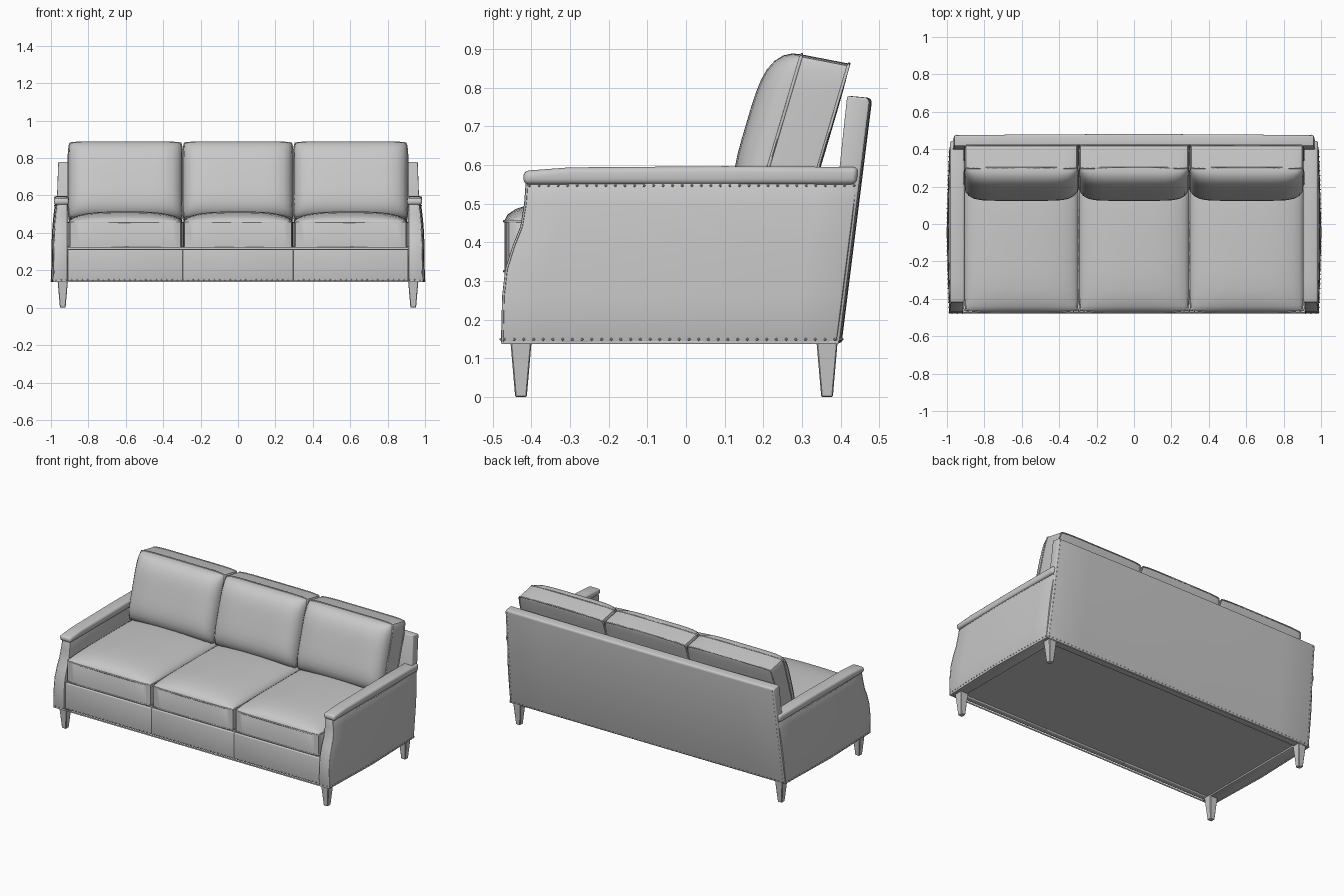
import bpy, bmesh, math
from mathutils import Matrix, Vector

if "Cube" in bpy.data.objects:
    bpy.data.objects.remove(bpy.data.objects["Cube"])

grey = bpy.data.materials.new("grey upholstery")
grey.diffuse_color = (0.58, 0.58, 0.58, 1)
grey.use_nodes = True
grey.node_tree.nodes["Principled BSDF"].inputs["Base Color"].default_value = grey.diffuse_color


def finish(ob, angle=35):
    """Apply modifiers, colour and smooth an object."""
    bpy.ops.object.select_all(action='DESELECT')
    ob.select_set(True)
    bpy.context.view_layer.objects.active = ob
    bpy.ops.object.convert(target='MESH')
    ob = bpy.context.object
    ob.data.materials.clear()
    ob.data.materials.append(grey)
    bpy.ops.object.shade_smooth_by_angle(angle=math.radians(angle))
    return ob


def add_mirror(ob):
    m = ob.modifiers.new("mirror", 'MIRROR')
    m.use_axis = (True, False, False)


def make(name, bm, bevel=0.0, segs=3, mirror=False):
    bmesh.ops.recalc_face_normals(bm, faces=bm.faces)
    me = bpy.data.meshes.new(name)
    bm.to_mesh(me)
    bm.free()
    ob = bpy.data.objects.new(name, me)
    bpy.context.collection.objects.link(ob)
    if bevel:
        b = ob.modifiers.new("bevel", 'BEVEL')
        b.width, b.segments, b.limit_method = bevel, segs, 'ANGLE'
        b.angle_limit = math.radians(40)
    if mirror:
        add_mirror(ob)
    return finish(ob)


def box(name, lo, hi, bevel=0.0):
    bm = bmesh.new()
    lo, hi = Vector(lo), Vector(hi)
    bmesh.ops.create_cube(bm, size=1, matrix=Matrix.Translation((lo + hi) / 2)
                          @ Matrix.Diagonal((*(hi - lo), 1)))
    return make(name, bm, bevel)


def loft(bm, rings):
    """Skin closed rings of equal length and cap the ends."""
    vs = [[bm.verts.new(p) for p in r] for r in rings]
    n = len(vs[0])
    for a, b in zip(vs, vs[1:]):
        for i in range(n):
            bm.faces.new((a[i], a[(i + 1) % n], b[(i + 1) % n], b[i]))
    bm.faces.new(vs[0])
    bm.faces.new(vs[-1])


def piping(name, pts, r=0.005, cyclic=True, mirror=False):
    cu = bpy.data.curves.new(name, 'CURVE')
    cu.dimensions = '3D'
    cu.bevel_depth, cu.bevel_resolution = r, 1
    sp = cu.splines.new('POLY')
    sp.points.add(len(pts) - 1)
    for q, p in zip(sp.points, pts):
        q.co = (*p, 1)
    sp.use_cyclic_u = cyclic
    ob = bpy.data.objects.new(name, cu)
    bpy.context.collection.objects.link(ob)
    if mirror:
        add_mirror(ob)
    finish(ob, 60)


def cushion(name, hw, hh, thick, bulge, back_bulge, power, lift, mat, n=16):
    """Pillow: crowned face, border, flatter back, piped seams."""
    bm = bmesh.new()
    grids = []
    for depth, crown, up in ((0, bulge, 0), (-thick, -back_bulge, lift)):
        g = {}
        for i in range(n + 1):
            for j in range(n + 1):
                u = math.sin(math.pi * (i / n - 0.5))
                v = math.sin(math.pi * (j / n - 0.5))
                h = math.sqrt(max(0, (1 - abs(u) ** power) * (1 - v ** 4)))
                p = Vector((u * hw * (1 - 0.03 * v ** 8),
                            v * hh * (1 - 0.03 * u ** 8) + up, depth + crown * h))
                g[i, j] = bm.verts.new(mat @ p)
        for i in range(n):
            for j in range(n):
                bm.faces.new((g[i, j], g[i + 1, j], g[i + 1, j + 1], g[i, j + 1]))
        grids.append(g)
    rim = ([(i, 0) for i in range(n)] + [(n, j) for j in range(n)]
           + [(n - i, n) for i in range(n)] + [(0, n - j) for j in range(n)])
    a, b = grids
    for k, q in enumerate(rim):
        r = rim[(k + 1) % len(rim)]
        bm.faces.new((a[q], a[r], b[r], b[q]))
    seams = [[g[q].co.copy() for q in rim] for g in grids]
    make(name, bm)
    for k, s in enumerate(seams):
        piping(f"{name}_piping_{k + 1}", s, 0.004)


# Seat and back cushions
tilt = Matrix.Rotation(math.radians(73.5), 4, 'X')
for side, x, hw in (("left", -0.602, 0.305), ("middle", 0, 0.294), ("right", 0.602, 0.305)):
    cushion(f"seat_cushion_{side}", hw, 0.386, 0.13, 0.06, 0.0, 2.8, 0,
            Matrix.Translation((x, -0.084, 0.455)))
    cushion(f"back_cushion_{side}", hw, 0.213, 0.124, 0.087, 0.006, 7, 0.012,
            Matrix.Translation((x, 0.239, 0.682)) @ tilt)
    # Front rail panel below each seat cushion
    box(f"front_rail_{side}", (x - hw - 0.002, -0.467, 0.142),
        (x + hw + 0.002, -0.43, 0.312), 0.005)

# Seat base, closed underneath
box("seat_base", (-0.913, -0.455, 0.15), (0.913, 0.36, 0.315))


# Arm panels: sweeping front edge, slightly bowed outer face
def back_y(z):
    return 0.39 + (z - 0.14) * 0.127


arm = [(0.14, -0.478, 0.988), (0.26, -0.475, 0.987), (0.33, -0.467, 0.986),
       (0.39, -0.448, 0.984), (0.44, -0.428, 0.981), (0.50, -0.418, 0.975),
       (0.555, -0.414, 0.968)]
rings = []
for z, yf, xo in arm:
    yb = back_y(z)
    outer = [(xo + 0.011 * math.sin(math.pi * t / 8), yf + (yb - yf) * t / 8, z)
             for t in range(9)]
    rings.append(outer + [(0.912, yb, z), (0.912, yf, z)])
bm = bmesh.new()
loft(bm, rings)
make("arm_panels", bm, 0.006, 2, True)
piping("arm_front_piping", [(xo - 0.003, yf + 0.003, z) for z, yf, xo in arm],
       0.004, False, True)

# Padded arm caps, rising slightly towards the back frame
bm = bmesh.new()
loft(bm, [[(0.904, y, 0.55), (0.985, y, 0.55), (0.985, y + dy, top), (0.904, y + dy, top)]
          for y, dy, top in ((-0.421, 0, 0.585), (-0.3, 0, 0.594), (0.1, 0, 0.597),
                             (0.441, 0.005, 0.595))])
make("arm_caps", bm, 0.014, 3, True)

# Back frame: leaning slab, slightly narrower at the top
bm = bmesh.new()
prof = [(0.400, 0.14), (0.478, 0.765), (0.472, 0.774), (0.42, 0.779),
        (0.40, 0.59), (0.345, 0.14)]
rings = []
for i in range(9):
    s = i / 4 - 1
    rings.append([(s * (0.984 - 0.036 * (z - 0.14)), y + 0.006 * (1 - s * s) - 0.003, z)
                  for y, z in prof])
loft(bm, rings)
make("back_frame", bm, 0.01)

# Trim band around the bottom edge
trim = [(0.985, -0.475), (0.997, -0.05), (0.985, 0.392)]
piping("bottom_trim", [(x, y, 0.141) for x, y in trim]
       + [(-x, y, 0.141) for x, y in reversed(trim)], 0.005)

# Nailheads along arm tops, bottom edges and back corners
spots = []
for i in range(35):
    t = i / 34
    bow = 0.011 * math.sin(math.pi * t)
    spots.append((0.969 + bow, -0.405 + 0.84 * t, 0.547))
    spots.append((0.989 + bow, -0.47 + 0.855 * t, 0.149))
    x = 0.013 + 0.96 * t
    spots.append((x, -0.468 if x < 0.91 else -0.479, 0.149))
    spots.append((x, 0.401 + 0.003 * (1 - x * x), 0.149))
for i in range(22):
    z = 0.17 + 0.028 * i
    spots.append((0.972 - 0.036 * (z - 0.14), 0.397 + (z - 0.14) * 0.125, z))
bm = bmesh.new()
for p in spots:
    bmesh.ops.create_icosphere(bm, subdivisions=1, radius=0.0038,
                               matrix=Matrix.Translation(p))
make("nailheads", bm, mirror=True)

# Tapered square legs
for name, y in (("front_legs", -0.427), ("back_legs", 0.365)):
    bm = bmesh.new()
    loft(bm, [[(0.937 + sx * h, y + sy * h, z)
               for sx, sy in ((-1, -1), (1, -1), (1, 1), (-1, 1))]
              for z, h in ((0, 0.015), (0.15, 0.028))])
    make(name, bm, 0.003, 1, True)
